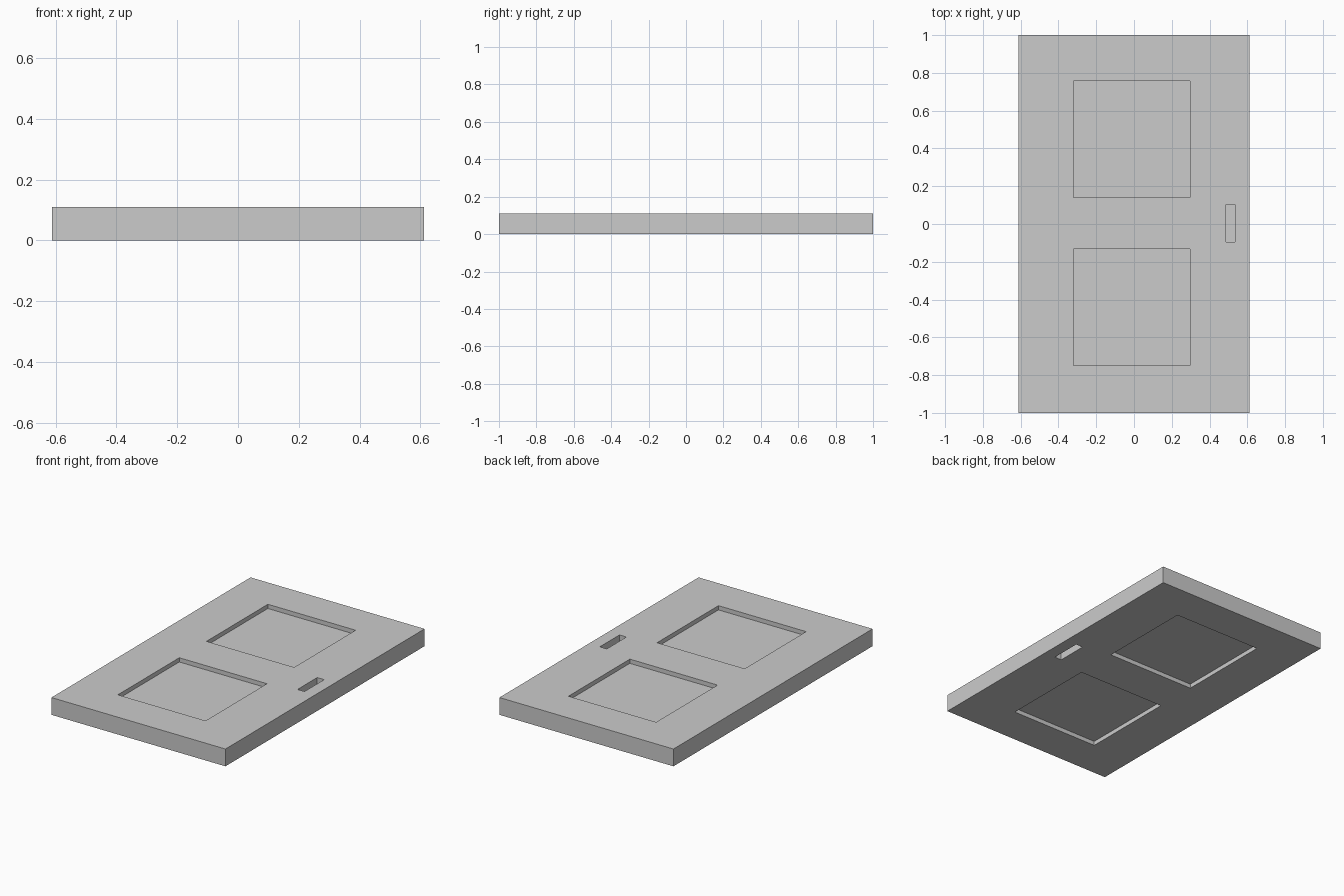
import bpy

if "Cube" in bpy.data.objects:
    bpy.data.objects.remove(bpy.data.objects["Cube"])

W, L, T = 1.224, 2.0, 0.11


def box(name, x0, x1, y0, y1, z0, z1):
    bpy.ops.mesh.primitive_cube_add(size=1, location=((x0 + x1) / 2, (y0 + y1) / 2, (z0 + z1) / 2))
    ob = bpy.context.object
    ob.name = name
    ob.scale = (x1 - x0, y1 - y0, z1 - z0)
    bpy.ops.object.transform_apply(location=True, rotation=False, scale=True)
    return ob


# Door slab lying flat
door = box("door_slab", -W / 2, W / 2, -L / 2, L / 2, 0, T)

# Recesses on both faces: x0, x1, y0, y1, depth
recesses = {
    "upper_panel": (-0.32, 0.297, 0.14, 0.757, 0.027),
    "lower_panel": (-0.32, 0.297, -0.75, -0.133, 0.027),
    "handle_slot": (0.486, 0.535, -0.096, 0.102, 0.05),
}
for name, (x0, x1, y0, y1, depth) in recesses.items():
    for side, z0, z1 in (("top", T - depth, T + 0.1), ("bottom", -0.1, depth)):
        cutter = box(f"{name}_{side}_cutter", x0, x1, y0, y1, z0, z1)
        cutter.hide_render = True
        mod = door.modifiers.new(f"{name}_{side}", 'BOOLEAN')
        mod.operation = 'DIFFERENCE'
        mod.solver = 'EXACT'
        mod.object = cutter
        bpy.context.view_layer.objects.active = door
        bpy.ops.object.modifier_apply(modifier=mod.name)
        bpy.data.objects.remove(cutter, do_unlink=True)
